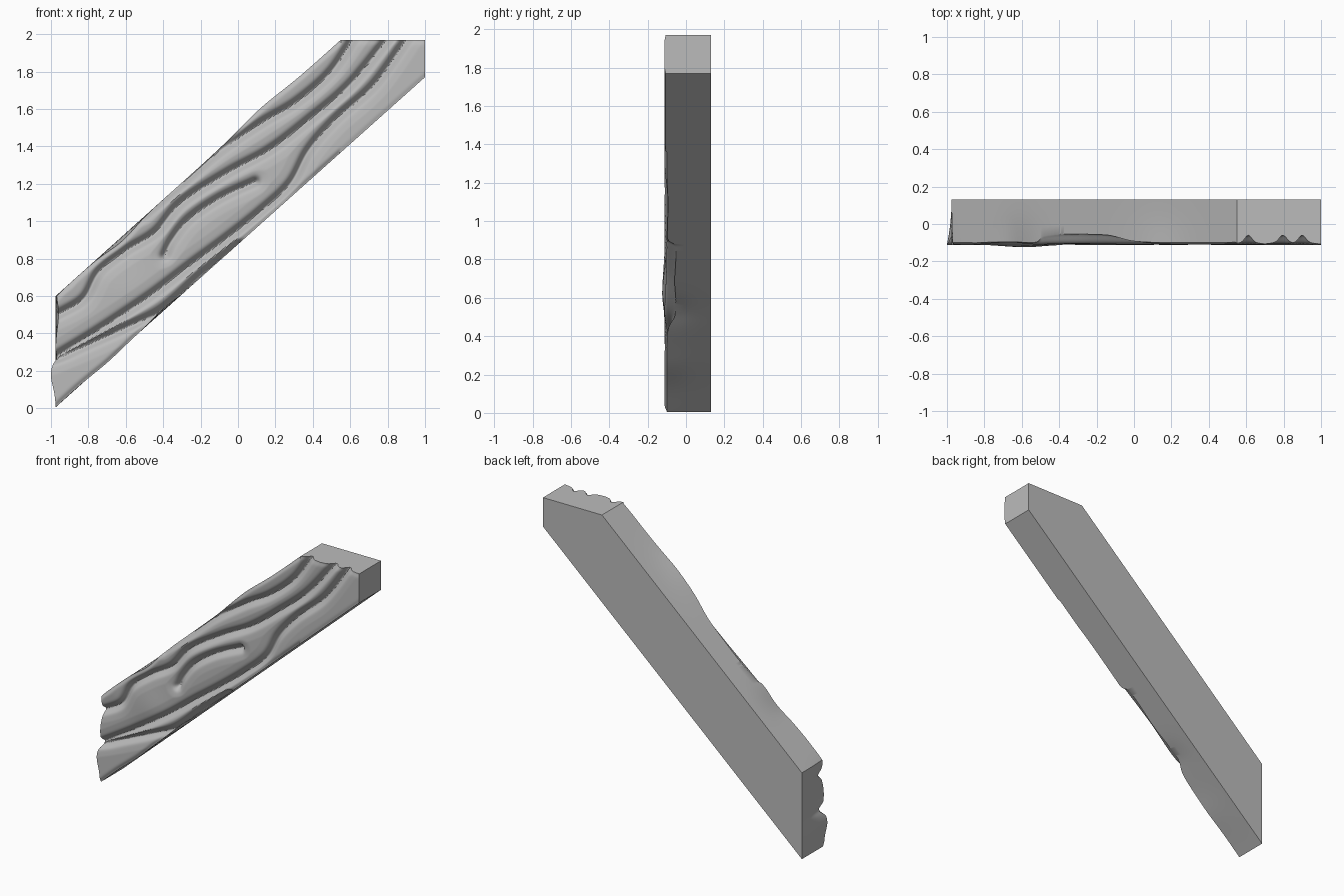
import bpy, bmesh, math
from mathutils import Vector, kdtree

if "Cube" in bpy.data.objects:
    bpy.data.objects.remove(bpy.data.objects["Cube"])

LEFT, BEND, RIGHT, TOP = -0.975, 0.55, 1.0, 1.97
FRONT, BACK = -0.1, 0.13
COLS_A, COLS_B, ROWS = 200, 60, 90

# Wood grain grooves, as (x, z) paths on the front
GRAIN = [
    [(0.63, 2.0), (0.5, 1.8), (0.32, 1.64), (0.12, 1.52), (-0.1, 1.37), (-0.28, 1.22), (-0.5, 1.04)],
    [(0.82, 2.0), (0.6, 1.73), (0.38, 1.54), (0.17, 1.38), (-0.05, 1.26), (-0.3, 1.1),
     (-0.44, 0.94), (-0.6, 0.84), (-0.74, 0.73), (-0.83, 0.58), (-1.0, 0.49)],
    [(0.92, 2.0), (0.73, 1.73), (0.52, 1.54), (0.38, 1.38), (0.28, 1.2), (0.12, 1.05),
     (-0.07, 0.9), (-0.26, 0.76), (-0.47, 0.6), (-0.74, 0.42), (-1.0, 0.26)],
    [(0.09, 1.21), (-0.1, 1.12), (-0.26, 1.01), (-0.35, 0.9), (-0.39, 0.82)],
    [(0.0, 0.87), (-0.2, 0.71), (-0.4, 0.53), (-0.6, 0.43), (-0.8, 0.34), (-1.0, 0.25)],
]


def spline(points, steps=40):
    """Smooth path through the points."""
    pts = [Vector(p) for p in points]
    pts = [pts[0]] + pts + [pts[-1]]
    for a, b, c, d in zip(pts, pts[1:], pts[2:], pts[3:]):
        for i in range(steps):
            t = i / steps
            yield 0.5 * (2 * b + (c - a) * t + (2 * a - 5 * b + 4 * c - d) * t * t
                         + (3 * b - a - 3 * c + d) * t ** 3)


samples = [p for path in GRAIN for p in spline(path)]
tree = kdtree.KDTree(len(samples))
for i, p in enumerate(samples):
    tree.insert((p.x, p.y, 0), i)
tree.balance()


def bump(v, centre, width):
    return math.exp(-((v - centre) / width) ** 2)


def low_edge(x):
    return 0.005 + (x - LEFT) * 1.765 / (RIGHT - LEFT)


def high_edge(x):
    return min(0.6 + (x - LEFT) * (TOP - 0.6) / (BEND - LEFT), TOP)


def front_point(x, t):
    """Worn, grooved front surface at column x and height fraction t."""
    low = low_edge(x) + 0.012 * bump(x, -0.4, 0.08) - 0.008 * bump(x, -0.7, 0.1)
    high = high_edge(x) + 0.02 * bump(x, 0.12, 0.15) - 0.025 * bump(x, -0.62, 0.1)
    z = low + (high - low) * t
    end = math.exp((LEFT - x) / 0.08)
    shift = 0.015 * bump(z, 0.5, 0.1) - 0.025 * bump(z, 0.18, 0.09) + 0.015 * bump(z, 0.27, 0.03)
    d = tree.find((x, z, 0))[2]
    y = FRONT - 0.012 * min(d / 0.08, 1) + 0.036 * bump(d, 0, 0.022)
    y -= 0.012 * bump(x, -0.58, 0.15) * bump(z, 0.62, 0.15)
    rim = min(z - low, high - z)
    y += 0.012 * bump(rim, 0, 0.02) * (1 if x < BEND else 0.4)
    return (x + shift * end, y, z)


# Plank: carved front grid, side walls, flat back
xs = [LEFT + (BEND - LEFT) * i / COLS_A for i in range(COLS_A)]
xs += [BEND + (RIGHT - BEND) * i / COLS_B for i in range(COLS_B + 1)]
bm = bmesh.new()
grid = [[bm.verts.new(front_point(x, j / ROWS)) for j in range(ROWS + 1)] for x in xs]
last = len(xs) - 1
for i in range(last):
    for j in range(ROWS):
        bm.faces.new((grid[i][j], grid[i + 1][j], grid[i + 1][j + 1], grid[i][j + 1]))

rim = [(i, 0) for i in range(last)] + [(last, j) for j in range(ROWS)]
rim += [(i, ROWS) for i in range(last, 0, -1)] + [(0, j) for j in range(ROWS, 0, -1)]
ring = [grid[i][j] for i, j in rim]
front_co = [v.co.copy() for v in ring]
for blend in (0.25, 0.5, 0.75, 1.0):
    new_ring = []
    for (i, j), co in zip(rim, front_co):
        x = xs[i]
        low, high = low_edge(x), high_edge(x)
        back = Vector((x, BACK, low + (high - low) * j / ROWS))
        ease = blend * (2 - blend)
        p = co.lerp(back, ease)
        p.y = co.y + (BACK - co.y) * blend
        new_ring.append(bm.verts.new(p))
    for k in range(len(ring)):
        n = (k + 1) % len(ring)
        bm.faces.new((ring[n], ring[k], new_ring[k], new_ring[n]))
    ring = new_ring
bm.faces.new(ring)
bmesh.ops.recalc_face_normals(bm, faces=bm.faces)

mesh = bpy.data.meshes.new("wooden_plank")
bm.to_mesh(mesh)
bm.free()
plank = bpy.data.objects.new("wooden_plank", mesh)
bpy.context.collection.objects.link(plank)

# Plain grey material
grey = bpy.data.materials.new("plain_grey")
grey.use_nodes = True
colour = (0.5, 0.5, 0.5, 1)
grey.diffuse_color = colour
grey.node_tree.nodes["Principled BSDF"].inputs["Base Color"].default_value = colour
mesh.materials.append(grey)

bpy.ops.object.select_all(action="DESELECT")
plank.select_set(True)
bpy.context.view_layer.objects.active = plank
bpy.ops.object.shade_smooth_by_angle(angle=math.radians(40))
